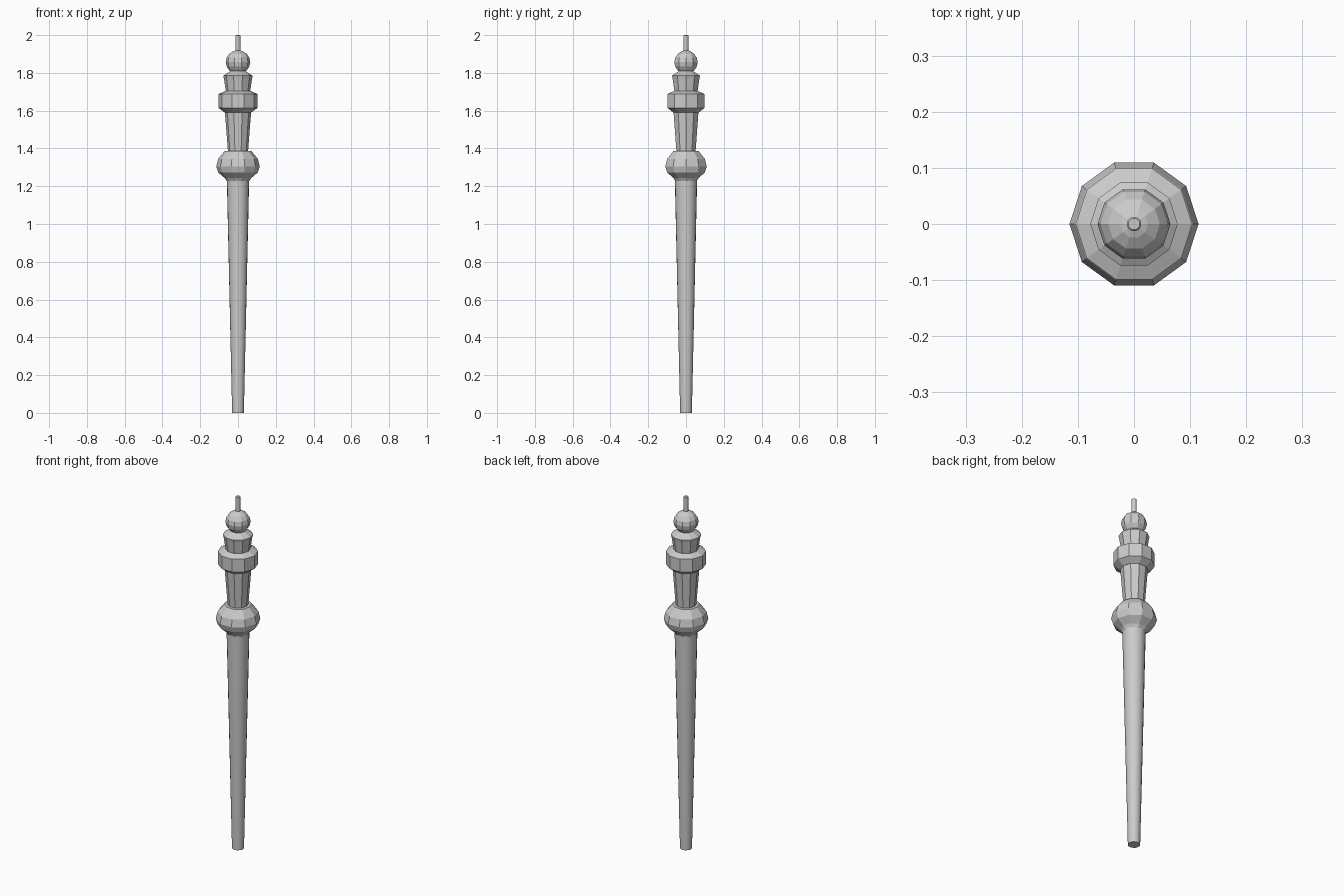
import bpy, bmesh
from math import cos, sin, pi, radians

if "Cube" in bpy.data.objects:
    bpy.data.objects.remove(bpy.data.objects["Cube"])


def lathe(name, profile, sides=10, smooth=None):
    """Turn a (radius, z) profile around the z axis, capped at both ends."""
    bm = bmesh.new()
    rings = [[bm.verts.new((r * cos(2 * pi * i / sides), r * sin(2 * pi * i / sides), z))
              for i in range(sides)] for r, z in profile]
    for a, b in zip(rings, rings[1:]):
        for i in range(sides):
            j = (i + 1) % sides
            bm.faces.new((a[i], a[j], b[j], b[i]))
    bm.faces.new(rings[0][::-1])
    bm.faces.new(rings[-1])
    mesh = bpy.data.meshes.new(name)
    bm.to_mesh(mesh)
    bm.free()
    obj = bpy.data.objects.new(name, mesh)
    bpy.context.collection.objects.link(obj)
    if smooth:
        bpy.context.view_layer.objects.active = obj
        obj.select_set(True)
        bpy.ops.object.shade_smooth_by_angle(angle=radians(smooth))
        obj.select_set(False)
    return obj


# long tapered shaft
lathe("shaft", [(0.031, 0), (0.059, 1.235)], sides=20, smooth=40)

# faceted bulb above the shaft
lathe("bulb", [(0.058, 1.225), (0.07, 1.243), (0.105, 1.273), (0.115, 1.305),
               (0.105, 1.345), (0.07, 1.387)])

# flared neck
lathe("neck", [(0.053, 1.38), (0.07, 1.60)])

# wide ring with bevelled rims
lathe("ring", [(0.07, 1.59), (0.104, 1.615), (0.104, 1.688), (0.07, 1.703)])

# flared collar with a sloping top
lathe("collar", [(0.064, 1.70), (0.074, 1.767), (0.078, 1.785), (0.035, 1.812)])

# ball finial
lathe("ball", [(0.065 * sin(a), 1.857 - 0.062 * cos(a))
               for a in (pi * k / 8 for k in (1.2, 2, 3, 4, 5, 6, 7))]
      + [(0.012, 1.919)])

# thin rod at the tip
lathe("tip_rod", [(0.013, 1.91), (0.013, 1.997), (0.010, 2.0)], sides=16, smooth=40)
